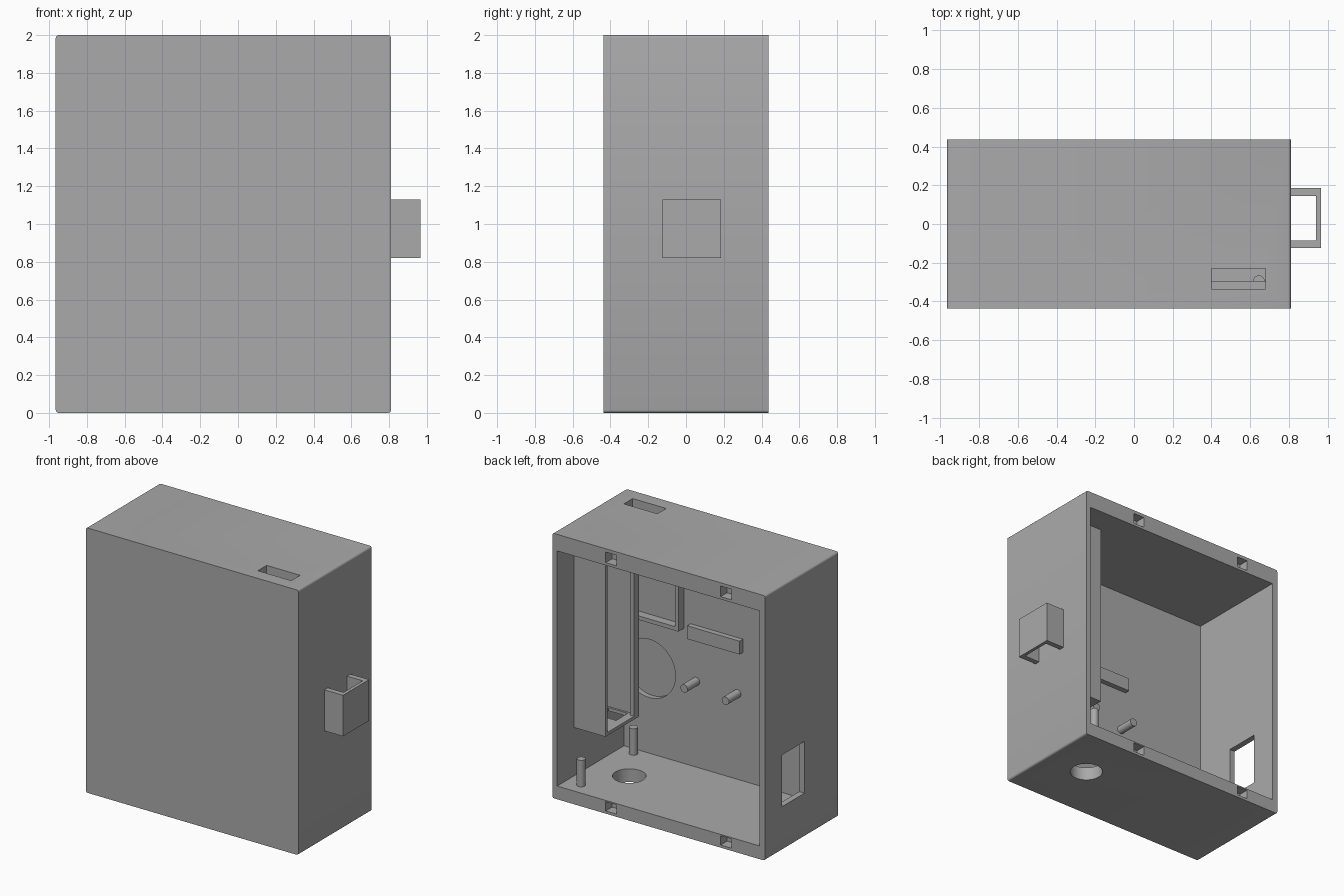
import bpy, math
from mathutils import Vector

old = bpy.data.objects.get("Cube")
if old:
    bpy.data.objects.remove(old, do_unlink=True)

grey = bpy.data.materials.new("plain grey")
grey.use_nodes = True
COLOUR = (0.4, 0.4, 0.4, 1)
grey.diffuse_color = COLOUR
grey.node_tree.nodes["Principled BSDF"].inputs["Base Color"].default_value = COLOUR


def finish(name):
    ob = bpy.context.object
    ob.name = name
    ob.data.materials.append(grey)
    return ob


def box(name, x, y, z):
    """Box from its (min, max) range on each axis."""
    bpy.ops.mesh.primitive_cube_add(size=1, location=[(a + b) / 2 for a, b in (x, y, z)])
    ob = finish(name)
    size = Vector([b - a for a, b in (x, y, z)])
    for v in ob.data.vertices:
        v.co *= size
    return ob


def rod(name, start, end, radius, sides=32):
    """Cylinder between two points."""
    start, end = Vector(start), Vector(end)
    axis = end - start
    bpy.ops.mesh.primitive_cylinder_add(
        vertices=sides, radius=radius, depth=axis.length, location=(start + end) / 2,
        rotation=axis.to_track_quat('Z', 'Y').to_euler())
    ob = finish(name)
    bpy.ops.object.shade_smooth_by_angle(angle=math.radians(30))
    return ob


def cut(target, *cutters):
    """Subtract each cutter and remove it."""
    bpy.context.view_layer.objects.active = target
    for c in cutters:
        m = target.modifiers.new("cut", 'BOOLEAN')
        m.object, m.operation, m.solver = c, 'DIFFERENCE', 'EXACT'
        bpy.ops.object.modifier_apply(modifier=m.name)
        bpy.data.objects.remove(c, do_unlink=True)


# Main dimensions
LEFT, RIGHT = 0.81, -0.965
FRONT, BACK = -0.437, 0.437
IN_LEFT, IN_RIGHT = 0.77, -0.92
WALL = -0.36
FLOOR, CEILING = 0.1, 1.875

# Case with its four long edges slightly rounded
case = box("case_shell", (RIGHT, LEFT), (FRONT, BACK), (0, 2))
w = case.data.attributes.new("bevel_weight_edge", 'FLOAT', 'EDGE')
for e in case.data.edges:
    a, b = (case.data.vertices[i].co for i in e.vertices)
    w.data[e.index].value = 1.0 if abs(a.y - b.y) > 0.1 else 0.0
bev = case.modifiers.new("round", 'BEVEL')
bev.limit_method, bev.width, bev.segments = 'WEIGHT', 0.015, 3
bpy.ops.object.modifier_apply(modifier=bev.name)

# Cavity open at the back, top slot, side window, floor hole, round recess
cut(case,
    box("cavity", (IN_RIGHT, IN_LEFT), (WALL, 0.6), (FLOOR, CEILING)),
    box("top_slot", (0.4, 0.68), (-0.335, -0.23), (1.8, 2.1)),
    box("side_window", (-1.1, -0.85), (-0.035, 0.23), (0.33, 0.72)),
    rod("floor_hole", (0.46, 0.02, -0.1), (0.46, 0.02, 0.2), 0.115, 48),
    rod("round_recess", (0.56, -0.4, 0.74), (0.56, -0.3, 0.74), 0.22, 64))

# Latch notches in the back rim
for x in (0.32, -0.64):
    for low, high in ((0.02, 0.09), (1.895, 1.975)):
        cut(case, box("notch", (x - 0.045, x + 0.045), (0.36, 0.5), (low, high)))
bpy.ops.object.select_all(action='DESELECT')
case.select_set(True)
bpy.ops.object.shade_smooth_by_angle(angle=math.radians(35))

# Open square loop on the left side
loop = box("side_loop", (LEFT - 0.01, 0.965), (-0.125, 0.185), (0.82, 1.13))
cut(loop, box("loop_gap", (LEFT, 0.94), (-0.085, 0.145), (0.7, 1.2)))

# Tall holder hanging from the ceiling inside the left wall
X = (0.507, IN_LEFT)
Z = (0.466, CEILING)
box("holder_back_panel", X, (0.215, 0.237), Z)
box("holder_front_panel", X, (-0.165, -0.135), Z)
box("holder_rib", (0.507, 0.54), (-0.136, -0.105), Z)
tray = box("holder_floor", X, (-0.15, 0.225), (0.466, 0.49))
cut(tray, box("tray_hole", (0.57, 0.73), (-0.12, 0.02), (0.4, 0.6)))

# Frame on the front wall below the slot
D = (WALL - 0.01, -0.295)
box("slot_frame_side", (0.27, 0.3), D, (1.12, CEILING))
box("slot_frame_bottom", (0.27, IN_LEFT), D, (1.12, 1.15))

# Ledge and pegs on the front wall
box("wall_ledge", (-0.223, 0.214), (WALL - 0.01, -0.32), (1.07, 1.17))
for name, x in (("left_peg", 0.167), ("right_peg", -0.178)):
    rod(name, (x, WALL - 0.01, 0.748), (x, -0.215, 0.748), 0.03)

# Posts on the floor
for name, y in (("front_post", -0.295), ("rear_post", 0.33)):
    rod(name, (0.645, y, FLOOR - 0.01), (0.645, y, 0.3), 0.03)
